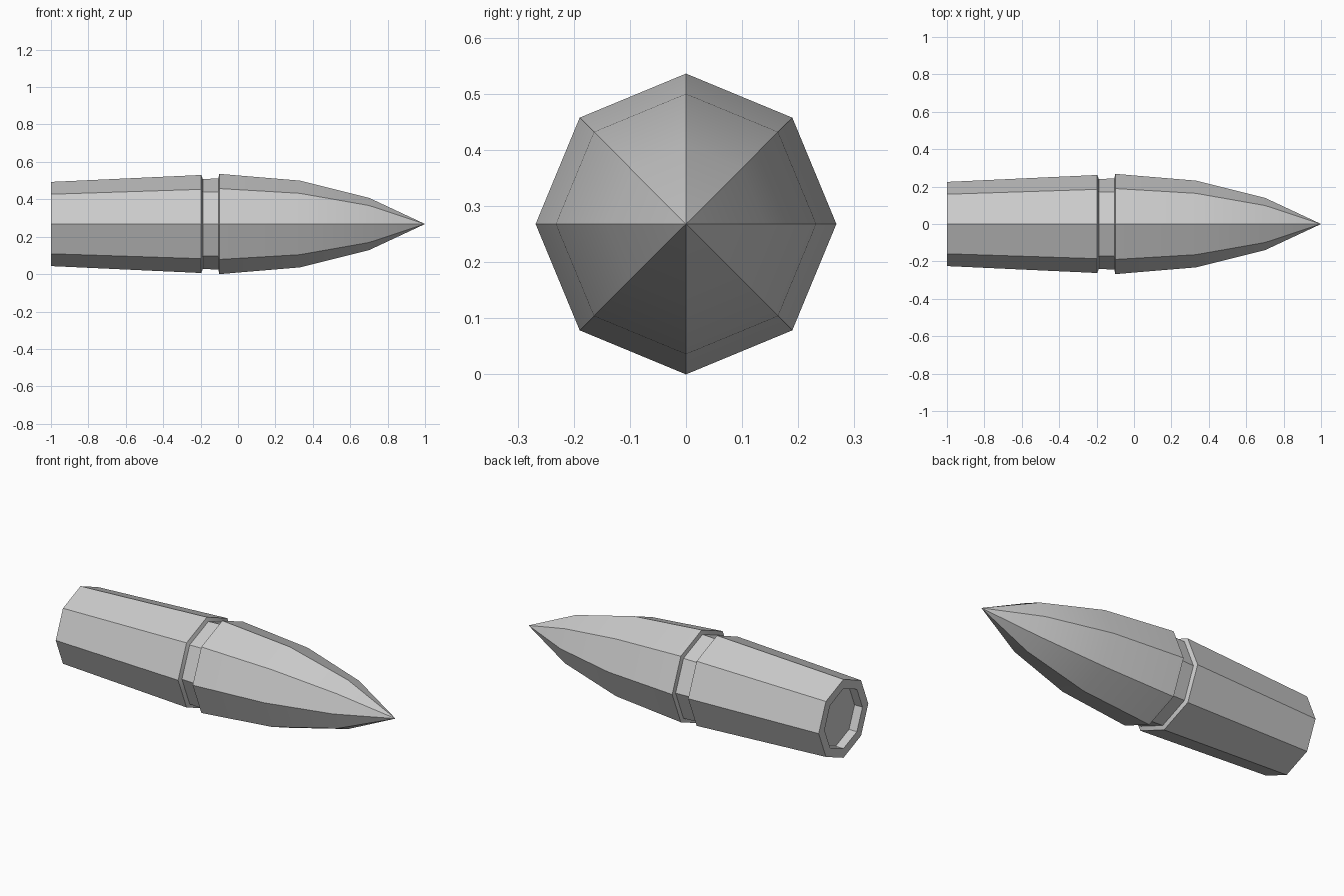
import bpy, bmesh, math

cube = bpy.data.objects.get("Cube")
if cube:
    bpy.data.objects.remove(cube, do_unlink=True)

SIDES = 8
AXIS_Z = 0.268

grey = bpy.data.materials.new("light_grey_metal")
grey.use_nodes = True
colour = (0.6, 0.6, 0.6, 1)
grey.diffuse_color = colour
grey.node_tree.nodes["Principled BSDF"].inputs["Base Color"].default_value = colour


def lathe_x(name, profile):
    """Turn a list of (x, radius) around the long axis; radius 0 makes a single point."""
    bm = bmesh.new()
    rings = []
    for x, r in profile:
        count = SIDES if r else 1
        angles = [2 * math.pi * i / SIDES for i in range(count)]
        rings.append([bm.verts.new((x, r * math.cos(a), r * math.sin(a))) for a in angles])
    for a, b in zip(rings, rings[1:]):
        for i in range(SIDES):
            j = (i + 1) % SIDES
            quad = [a[i % len(a)], a[j % len(a)], b[j % len(b)], b[i % len(b)]]
            bm.faces.new(list(dict.fromkeys(quad)))
    bmesh.ops.recalc_face_normals(bm, faces=bm.faces)
    mesh = bpy.data.meshes.new(name)
    bm.to_mesh(mesh)
    bm.free()
    mesh.materials.append(grey)
    obj = bpy.data.objects.new(name, mesh)
    obj.location.z = AXIS_Z
    bpy.context.collection.objects.link(obj)
    bpy.ops.object.select_all(action="DESELECT")
    obj.select_set(True)
    bpy.context.view_layer.objects.active = obj
    bpy.ops.object.shade_smooth_by_angle(angle=math.radians(30))


# Recessed base, tapered casing, groove and pointed nose in one closed shell
lathe_x("pointed_shell", [
    (-0.95, 0), (-0.95, 0.172), (-1, 0.172), (-1, 0.225),   # recess and rim
    (-0.197, 0.262), (-0.188, 0.24), (-0.105, 0.244),       # casing and groove
    (-0.1, 0.268), (0.33, 0.232), (0.7, 0.14), (1, 0),      # nose
])
